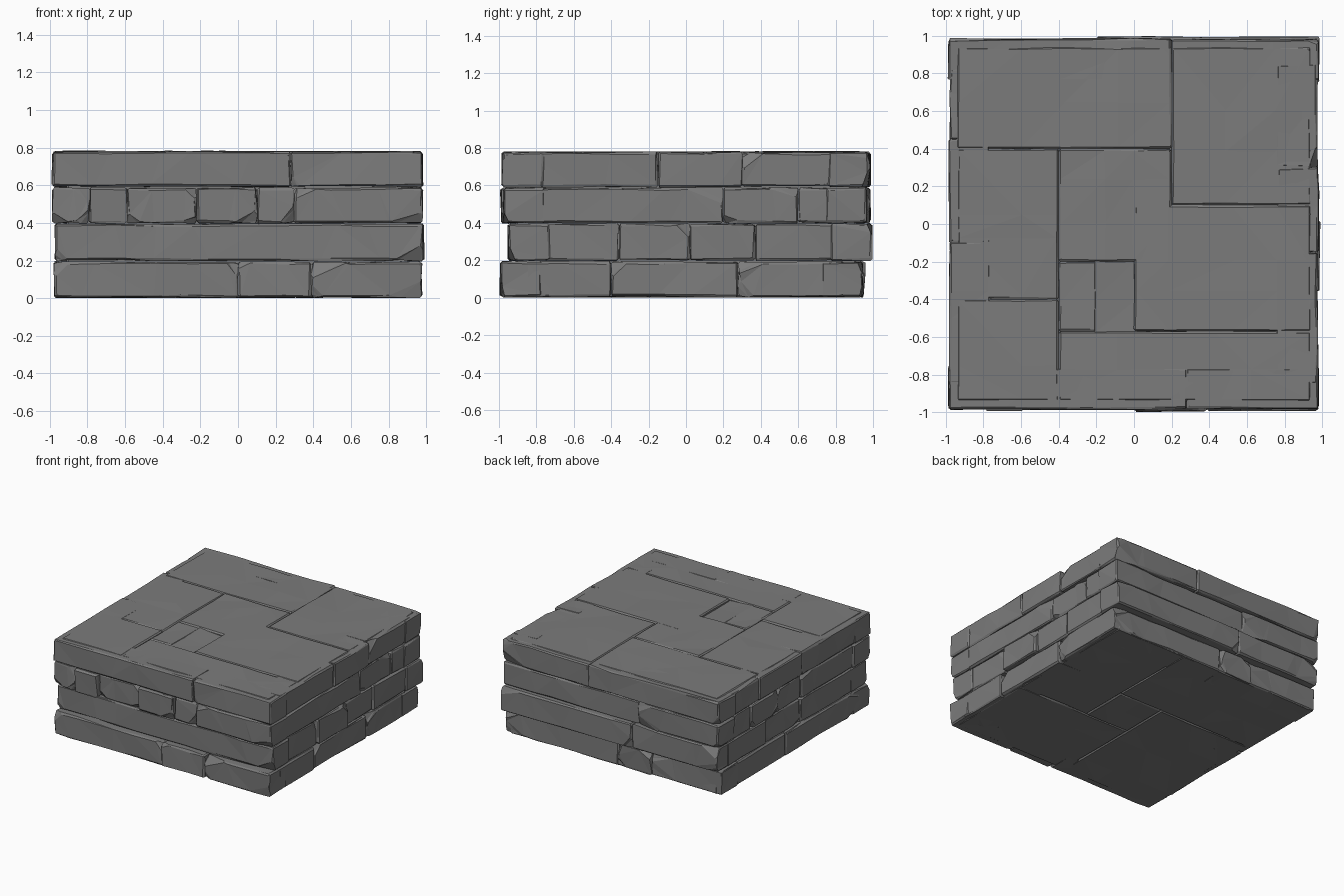
import bpy, bmesh, random
from mathutils import Vector

random.seed(7)
cube = bpy.data.objects.get("Cube")
if cube:
    bpy.data.objects.remove(cube)

# Single stone colour
stone_grey = bpy.data.materials.new("stone_grey")
stone_grey.use_nodes = True
GREY = (0.2, 0.2, 0.2, 1)
stone_grey.diffuse_color = GREY
shader = stone_grey.node_tree.nodes["Principled BSDF"]
shader.inputs["Base Color"].default_value = GREY
shader.inputs["Roughness"].default_value = 0.9

HEIGHT = 0.785
LIMIT = Vector((1, 1, HEIGHT))


def cut(bm, point, normal, remove=False):
    bmesh.ops.bisect_plane(bm, geom=bm.verts[:] + bm.edges[:] + bm.faces[:],
                           plane_co=point, plane_no=normal, clear_outer=remove)
    if remove:
        bmesh.ops.holes_fill(bm, edges=bm.edges[:])


def stone(name, low, high, outward=None, rough=0.005, chips=0.3):
    """Chamfered block with chipped outer corners and uneven facets."""
    low, high = Vector(low), Vector(high)
    centre, size = (low + high) / 2, high - low
    bm = bmesh.new()
    bmesh.ops.create_cube(bm, size=1)
    bmesh.ops.scale(bm, vec=size, verts=bm.verts)
    bmesh.ops.bevel(bm, geom=bm.edges[:], offset=0.01, segments=1,
                    affect='EDGES', profile=0.5, clamp_overlap=True)

    # Broken corners on the exposed face
    if outward:
        axis, sign = outward
        along = 1 - axis
        for s in (-1, 1):
            for t in (-1, 1):
                if random.random() > chips:
                    continue
                signs = Vector((s, s, t))
                signs[axis] = sign
                depth = Vector((0, 0, random.uniform(0.04, 0.11)))
                depth[along] = random.uniform(0.06, 0.25) * min(1, size[along] * 2)
                depth[axis] = random.uniform(0.02, 0.05)
                corner = Vector(signs[i] * size[i] / 2 for i in range(3))
                normal = Vector(signs[i] / depth[i] for i in range(3))
                corner[along] -= signs[along] * depth[along]
                cut(bm, corner, normal, remove=True)

    # Slanted splits make the long faces undulate
    for axis in (0, 1):
        count = int(size[axis] / 0.3)
        for i in range(count):
            point, normal = Vector(), Vector((0, 0, random.uniform(-0.5, 0.5)))
            point[axis] = size[axis] * ((i + random.uniform(0.7, 1.3)) / (count + 1) - 0.5)
            normal[axis] = 1
            cut(bm, point, normal)
    for v in bm.verts:
        for i in range(3):
            v.co[i] += random.uniform(-rough, rough)
            floor = 0 if i == 2 else -LIMIT[i]
            v.co[i] = max(floor, min(LIMIT[i], v.co[i] + centre[i])) - centre[i]
    bmesh.ops.triangulate(bm, faces=bm.faces[:])
    bmesh.ops.recalc_face_normals(bm, faces=bm.faces[:])

    mesh = bpy.data.meshes.new(name)
    bm.to_mesh(mesh)
    bm.free()
    mesh.materials.append(stone_grey)
    ob = bpy.data.objects.new(name, mesh)
    ob.location = centre
    bpy.context.collection.objects.link(ob)
    return ob


# Height range of each course
COURSES = [(0.005, 0.192), (0.2, 0.395), (0.4, 0.586), (0.593, 0.777)]

# Per side and course: joints along the face, then how far each stone reaches out
FRONT = [([-.975, 0, .39, .975], [.985, .995, .99]),
         ([-.97, .98], [.95]),
         ([-.985, -.79, -.59, -.22, .1, .3, .98], [.975, .99, .955, .985, .965, .975]),
         ([-.985, .28, .98], [.985, .982])]
BACK = [([-.98, -.35, -.05, .975], [.94, .955, .945]),
        ([-.97, -.2, .985], [.985, .995]),
        ([-.98, -.25, .98], [.985, .965]),
        ([-.985, .2, .98], [.985, .98])]
RIGHT = [([-.85, -.4, .28, .85], [.975, .967, .972]),
         ([-.85, -.36, .02, .37, .85], [.965, .988, .96, .97]),
         ([-.85, .2, .6, .85], [.975, .963, .975]),
         ([-.85, -.15, .3, .85], [.975, .98, .975])]
LEFT = [([-.85, .1, .85], [.975, .97]),
        ([-.85, -.1, .35, .85], [.97, .96, .972]),
        ([-.85, -.1, .2, .55, .85], [.975, .965, .98, .97]),
        ([-.85, -.1, .45, .85], [.98, .985, .98])]

SIDES = [("front", 1, -1, FRONT), ("back", 1, 1, BACK),
         ("right", 0, 1, RIGHT), ("left", 0, -1, LEFT)]

# Facing stones around the four sides
for side, axis, sign, courses in SIDES:
    for c, (joints, reaches) in enumerate(courses):
        z0, z1 = COURSES[c]
        for n, reach in enumerate(reaches):
            low, high = [0, 0, z0], [0, 0, z1]
            low[1 - axis], high[1 - axis] = joints[n], joints[n + 1]
            low[axis], high[axis] = sorted((sign * reach, sign * (reach - 0.22)))
            stone(f"{side}_stone_{c + 1}_{n + 1}", low, high, (axis, sign))

# Solid filling behind the facing stones
stone("core", (-.91, -.91, .015), (.91, .91, .757), rough=0.002)

# Paving on top, with a shallow sunken slab
PAVING = [(-.94, .2, .4, .94, .781), (.2, .94, .1, .94, .779),
          (-.94, -.4, -.4, .4, .778), (-.4, .2, -.2, .4, .781),
          (0, .94, -.57, .1, .780), (-.94, -.4, -.94, -.4, .781),
          (-.4, -.2, -.57, -.2, .778), (-.4, .94, -.94, -.57, .778)]
for n, (x0, x1, y0, y1, top) in enumerate(PAVING):
    stone(f"top_slab_{n + 1}", (x0, y0, .70), (x1, y1, top), rough=0.003)
sunken = stone("sunken_slab", (-.22, -.59, .66), (.02, -.18, .767), rough=0.003)
sunken.rotation_euler.y = 0.08

# Underside slabs
BASE = [(-.94, -.1, -.94, .2), (-.1, .94, -.94, -.2),
        (-.94, .3, .2, .94), (.3, .94, -.2, .94), (-.1, .3, -.2, .2)]
for n, (x0, x1, y0, y1) in enumerate(BASE):
    stone(f"base_slab_{n + 1}", (x0, y0, .003), (x1, y1, .1), rough=0.003)
